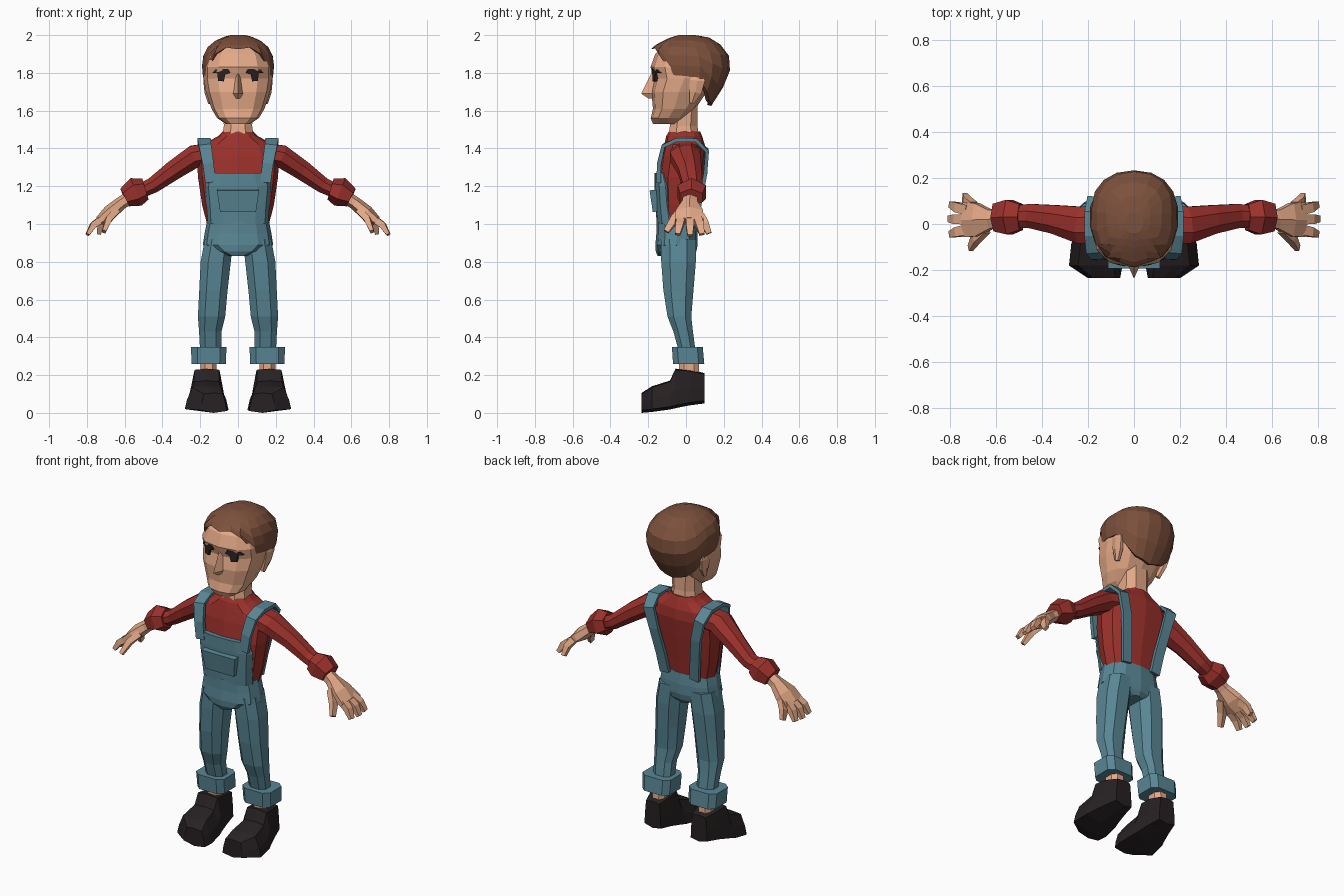
import bpy, bmesh
from math import sin, cos, pi, copysign
from mathutils import Vector

COLORS = {"skin": (.78, .40, .245), "red": (.33, .03, .024), "denim": (.10, .24, .30),
          "hair": (.20, .08, .045), "black": (.02, .015, .016)}
MATS = {}
for key, rgb in COLORS.items():
    MATS[key] = bpy.data.materials.new(key)
    MATS[key].diffuse_color = (*rgb, 1)


def loft(name, rings, color, mirror=False, cap_start=True):
    """Skin a stack of equal-length point rings, flat shaded."""
    bm = bmesh.new()
    vr = [[bm.verts.new(p) for p in r] for r in rings]
    n = len(vr[0])
    for a, b in zip(vr, vr[1:]):
        for i in range(n):
            j = (i + 1) % n
            bm.faces.new((a[i], a[j], b[j], b[i]))
    if cap_start:
        bm.faces.new(vr[0])
    bm.faces.new(vr[-1])
    bmesh.ops.recalc_face_normals(bm, faces=bm.faces)
    me = bpy.data.meshes.new(name)
    bm.to_mesh(me)
    bm.free()
    me.materials.append(MATS[color])
    ob = bpy.data.objects.new(name, me)
    bpy.context.collection.objects.link(ob)
    if mirror:
        ob.modifiers.new("mirror", 'MIRROR')
    return ob


def spow(v, p):
    return copysign(abs(v) ** p, v)


def oval_point(t, z, w, yf, yb, cx=0, p=.8):
    """Point on a squared-off horizontal oval; t = 0 is the front."""
    return Vector((cx + w * spow(sin(t), p),
                   (yf + yb) / 2 - (yb - yf) / 2 * spow(cos(t), p), z))


def stack(name, rows, color, n=12, p=.8, **kw):
    """Horizontal ovals, rows of (z, half width, front y, back y[, centre x])."""
    return loft(name, [[oval_point(2 * pi * (i + (.5 if n < 10 else 0)) / n, *r, p=p)
                        for i in range(n)] for r in rows], color, **kw)


def tube(name, pts, side, color, n=6, mirror=True):
    """Sweep along pts (x, y, z, half width along side, half thickness)."""
    c = [Vector(p[:3]) for p in pts]
    rings = []
    for i, p in enumerate(pts):
        d = (c[min(i + 1, len(c) - 1)] - c[max(i - 1, 0)]).normalized()
        s = Vector(side)
        s = (s - d * s.dot(d)).normalized()
        u = d.cross(s)
        k = 1 / cos(pi / n)
        rings.append([c[i] + s * (p[3] * k * cos(2 * pi * (j + .5) / n))
                      + u * (p[4] * k * sin(2 * pi * (j + .5) / n)) for j in range(n)])
    return loft(name, rings, color, mirror)


def interp(table, x):
    for (x0, *a), (x1, *b) in zip(table, table[1:]):
        if x <= x1:
            f = max(0, (x - x0) / (x1 - x0))
            return [u + (v - u) * f for u, v in zip(a, b)]
    return table[-1][1:]


X, Y = (1, 0, 0), (0, 1, 0)

# Head and neck
stack("head", [(1.53, .065, -.175, -.02), (1.56, .11, -.187, .0), (1.61, .14, -.175, .05),
               (1.70, .170, -.183, .11), (1.77, .182, -.168, .15), (1.83, .182, -.188, .17),
               (1.90, .160, -.163, .16), (1.94, .11, -.125, .12)], "skin", 12)
stack("neck", [(1.45, .09, -.10, .075), (1.52, .08, -.09, .066), (1.65, .085, -.06, .066)],
      "skin", 8)
loft("nose", [[(-.01, -.16, 1.80), (0, -.188, 1.79), (.01, -.16, 1.80)],
              [(-.034, -.16, 1.69), (0, -.237, 1.69), (.034, -.16, 1.69)],
              [(-.02, -.16, 1.665), (0, -.20, 1.665), (.02, -.16, 1.665)]], "skin")
tube("ear", [(.145, .03, 1.64, .012, .012), (.157, .05, 1.70, .032, .018),
             (.170, .06, 1.76, .04, .012), (.168, .06, 1.785, .025, .01)], Y, "skin")


# Eyes: lash bar plus pupil, laid on the face
def face_y(x):
    s = (x / .183) ** 1.25
    return -.178 * (1 - s * s) ** .4 + .006


eye = [(.04, 1.80), (.052, 1.822), (.12, 1.818), (.135, 1.80), (.11, 1.798),
       (.105, 1.758), (.075, 1.755), (.068, 1.79)]
loft("eye", [[(x, face_y(x) + d, z) for x, z in eye] for d in (-.012, .02)], "black", True)

# Hair: dome with a hairline that dips at temples and nape
hairline = [(0, 1.925), (.12, 1.935), (.22, 1.90), (.30, 1.79), (.54, 1.78),
            (.62, 1.755), (.70, 1.66), (1, 1.625)]
dome = [(1.62, .12, -.10, .13), (1.70, .165, -.14, .185), (1.80, .193, -.165, .232),
        (1.87, .193, -.18, .236), (1.92, .175, -.192, .215), (1.95, .152, -.16, .182),
        (1.985, .10, -.09, .135), (2.0, .04, -.04, .05)]
N = 18
hair = []
for k in range(7):
    ring = []
    for i in range(N):
        t = 2 * pi * i / N
        zb = interp(hairline, min(t, 2 * pi - t) / pi)[0]
        z = zb + (2.0 - zb) * sin(k / 6 * pi / 2)
        ring.append(oval_point(t, z, *interp(dome, z), p=.88))
    hair.append(ring)
rim = [Vector((p.x * .84, p.y * .84, p.z + .006)) for p in hair[0]]
loft("hair", [rim] + hair, "hair", cap_start=False)

# Shirt
stack("shirt", [(1.0, .164, -.13, .052), (1.1, .190, -.135, .065), (1.25, .212, -.145, .09),
                (1.36, .218, -.13, .105), (1.42, .19, -.115, .10), (1.465, .105, -.105, .085),
                (1.49, .08, -.09, .075)], "red")
tube("sleeve", [(.13, 0, 1.375, .08, .058), (.23, -.005, 1.358, .08, .06),
                (.34, .02, 1.285, .062, .052), (.45, .035, 1.205, .052, .042),
                (.54, .03, 1.165, .045, .038)], Y, "red", 8)
tube("sleeve_cuff", [(.49, .03, 1.185, .056, .05), (.54, .03, 1.17, .075, .068),
                     (.60, .028, 1.14, .06, .045)], Y, "red")

# Hands
tube("palm", [(.55, .025, 1.155, .035, .03), (.62, .02, 1.11, .04, .03),
              (.68, .018, 1.06, .072, .034), (.735, .018, 1.015, .075, .022)], Y, "skin")
fingers = [((.70, .075, 1.04), (.735, .122, .95)), ((.72, .06, 1.03), (.795, .085, .945)),
           ((.725, .02, 1.025), (.80, .022, .94)), ((.72, -.025, 1.025), (.795, -.045, .945)),
           ((.645, -.02, 1.07), (.71, -.105, .96))]
for i, (a, b) in enumerate(fingers):
    m = (Vector(a) + Vector(b)) / 2 + Vector((.008, 0, .008))
    name = "thumb" if i == 4 else f"finger_{i + 1}"
    tube(name, [(*a, .022, .019), (*m, .021, .017), (*b, .014, .01)], Y, "skin", 4)

# Overalls: bib, hips, pocket, straps
stack("bib", [(1.0, .160, -.155, -.02), (1.10, .166, -.162, -.04), (1.20, .176, -.167, -.05),
              (1.27, .150, -.167, -.08)], "denim")
stack("hips", [(1.015, .164, -.157, .056), (.95, .177, -.157, .062), (.89, .186, -.162, .062),
               (.855, .13, -.16, .055), (.83, .05, -.15, .04)], "denim")
tube("bib_pocket", [(0, -.160, 1.065, .095, .016), (0, -.171, 1.18, .112, .022)],
     X, "denim", 4, False)
tube("strap", [(.145, -.145, 1.22, .028, .012), (.158, -.142, 1.32, .029, .011),
               (.175, -.118, 1.415, .033, .01), (.18, -.05, 1.445, .035, .01),
               (.18, .05, 1.445, .035, .01), (.17, .11, 1.39, .033, .01),
               (.14, .103, 1.27, .03, .01), (.115, .075, 1.12, .03, .01),
               (.10, .056, 1.0, .03, .01)], X, "denim", 4)

# Legs and turn-ups
stack("trouser_leg", [(.92, .08, -.14, .06, .10), (.80, .085, -.137, .058, .118),
                      (.65, .08, -.125, .045, .13), (.51, .077, -.102, .032, .14),
                      (.43, .063, -.070, .04, .147), (.34, .06, -.045, .052, .145)],
      "denim", 8, mirror=True)
stack("turn_up", [(.26, .094, -.072, .10, .155), (.35, .098, -.078, .092, .155)],
      "denim", 8, p=.5, mirror=True)
stack("ankle", [(.19, .045, -.04, .075, .155), (.30, .045, -.04, .07, .155)],
      "skin", 8, mirror=True)

# Shoes: sections from heel to toe (y, inner x, outer x, bottom z, top z, top inset)
shoe = [(.098, .10, .21, .05, .205, .01), (.02, .085, .235, .04, .222, .012),
        (-.055, .07, .26, .025, .228, .03), (-.085, .062, .272, .018, .165, .04),
        (-.18, .05, .282, .005, .135, .04), (-.235, .06, .20, .0, .10, .02)]
loft("shoe", [[(a, y, lo + .01), ((a + b) / 2, y, lo), (b, y, lo + .015),
               (b - s * .3, y, (lo + hi) / 2), (b - s, y, hi),
               ((a + b) / 2, y, hi + .006), (a + s, y, hi), (a + s * .3, y, (lo + hi) / 2)]
              for y, a, b, lo, hi, s in shoe], "black", True)
